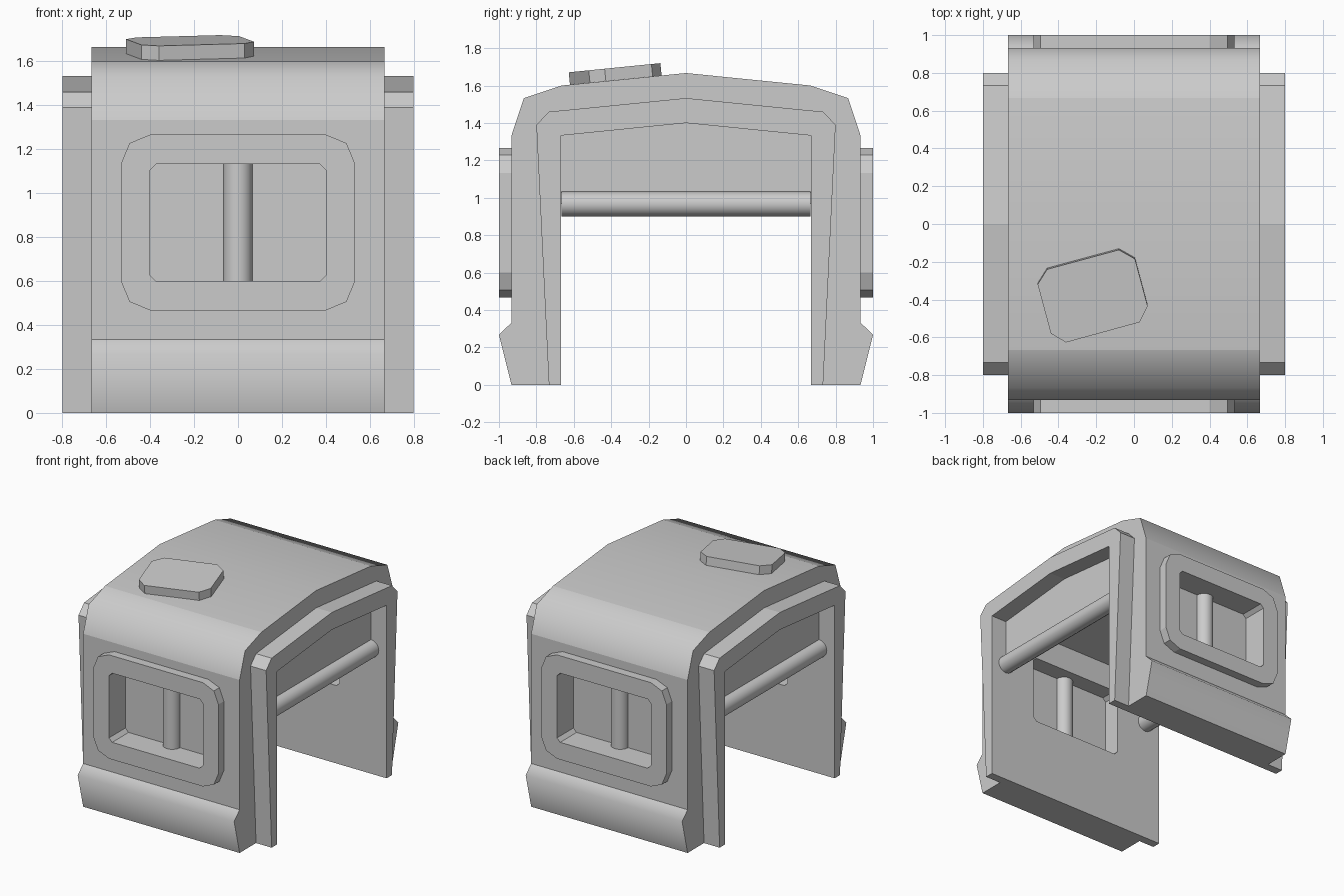
import bpy, bmesh, math
from mathutils import Vector

if "Cube" in bpy.data.objects:
    bpy.data.objects.remove(bpy.data.objects["Cube"])


def prism(name, pts, offset=None):
    """Polygon from 3D points, extruded by offset (flat sheet when None)."""
    bm = bmesh.new()
    face = bm.faces.new([bm.verts.new(p) for p in pts])
    if offset:
        top = bmesh.ops.extrude_face_region(bm, geom=[face], use_keep_orig=True)
        vs = [g for g in top["geom"] if isinstance(g, bmesh.types.BMVert)]
        bmesh.ops.translate(bm, vec=Vector(offset), verts=vs)
        bmesh.ops.recalc_face_normals(bm, faces=bm.faces)
    me = bpy.data.meshes.new(name)
    bm.to_mesh(me)
    bm.free()
    ob = bpy.data.objects.new(name, me)
    bpy.context.collection.objects.link(ob)
    return ob


def arch(half, x):
    """Mirror a half profile of (y, z), listed from outer foot to ridge and back."""
    outer, inner = half
    left = [(-y, z) for y, z in outer]
    right = [(y, z) for y, z in reversed(outer[:-1])]
    inside = inner + [(-y, z) for y, z in reversed(inner[:-1])]
    return [(x, y, z) for y, z in left + right + inside]


def rounded(hw, z0, z1, r, seg, y):
    pts = []
    for i, (sx, z) in enumerate(((1, z1 - r), (-1, z1 - r), (-1, z0 + r), (1, z0 + r))):
        for k in range(seg + 1):
            a = math.radians(90 * (i + k / seg))
            pts.append((sx * (hw - r) + r * math.cos(a), y, z + r * math.sin(a)))
    return pts


def cut(ob, cutter):
    m = ob.modifiers.new("opening", "BOOLEAN")
    m.operation, m.solver, m.object = "DIFFERENCE", "EXACT", cutter
    bpy.context.view_layer.objects.active = ob
    bpy.ops.object.modifier_apply(modifier=m.name)


def soften(ob, soft):
    """Smooth only the lengthwise edges that lie on the given (|y|, z) points."""
    def on(v, p):
        return abs(abs(v.co.y) - p[0]) < .004 and abs(v.co.z - p[1]) < .004
    bm = bmesh.new()
    bm.from_mesh(ob.data)
    for f in bm.faces:
        f.smooth = True
    for e in bm.edges:
        e.smooth = any(all(on(v, p) for v in e.verts) for p in soft)
    bm.to_mesh(ob.data)
    bm.free()


def rod(name, loc, length, rot):
    bpy.ops.mesh.primitive_cylinder_add(vertices=16, radius=.067, depth=length,
                                        location=loc, rotation=rot)
    bpy.context.object.name = name
    bpy.ops.object.shade_smooth_by_angle(angle=math.radians(40))


inner = [(.667, 0), (.667, 1.333), (0, 1.4)]

# Window cutter through both side walls
cutter = prism("window_cutter", rounded(.4, .6, 1.133, .027, 1, -1.2), (0, 2.4, 0))
cutter.hide_render = True

# Main arched shell with sills
outer = [(.933, 0), (1, .267), (.933, .333), (.933, 1.333),
         (.867, 1.533), (.667, 1.6), (0, 1.667)]
shell = prism("shell", arch((outer, inner), -.667), (1.334, 0, 0))
cut(shell, cutter)
soften(shell, [(1, .267), (.867, 1.533), (0, 1.667)])

for s, side in ((-1, "a"), (1, "b")):
    # Window frame, pane and upright bar
    frame = prism("window_frame_" + side, rounded(.533, .467, 1.267, .133, 2, s * .933),
                  (0, s * .067, 0))
    cut(frame, cutter)
    prism("window_pane_" + side, rounded(.4, .6, 1.133, .027, 1, s * .8))
    rod("window_bar_" + side, (0, s * .8, .867), .533, (0, 0, 0))

    # End rim, gable panel and cross rod
    rim = [(.733, 0), (.8, 1.39), (.733, 1.46), (0, 1.533)]
    prism("end_rim_" + side, arch((rim, inner), s * .667), (s * .133, 0, 0))
    x = s * .667
    prism("gable_panel_" + side, [(x, -.667, .967), (x, .667, .967), (x, .667, 1.333),
                                  (x, 0, 1.4), (x, -.667, 1.333)])
    rod("cross_rod_" + side, (x, 0, .967), 1.333, (math.pi / 2, 0, 0))

# Tilted hatch lying on the front roof slope
plan = [(-.08, -.137), (.005, -.185), (.072, -.435), (.03, -.52),
        (-.36, -.627), (-.44, -.58), (-.51, -.32), (-.46, -.24)]
prism("roof_hatch", [(x, y + .0065, 1.667 + .1 * (y + .0065)) for x, y in plan],
      (0, -.0065, .066))

bpy.data.objects.remove(cutter)
